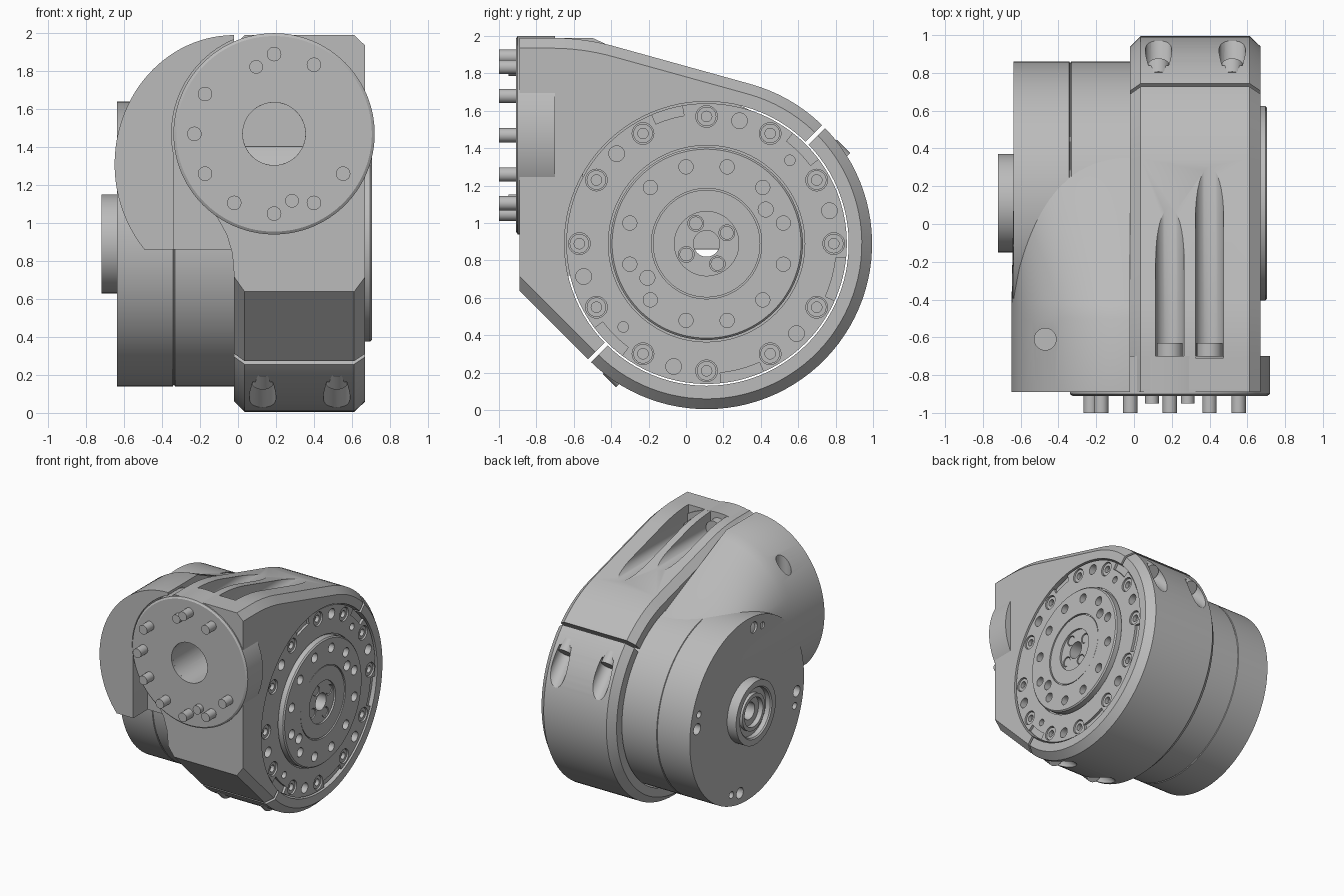
import bpy, bmesh
from math import sin, cos, radians, sqrt, pi
from mathutils import Vector, Matrix

if "Cube" in bpy.data.objects:
    bpy.data.objects.remove(bpy.data.objects["Cube"])

grey = bpy.data.materials.new("machined grey")
grey.use_nodes = True
grey.diffuse_color = (0.5, 0.5, 0.5, 1)
grey.node_tree.nodes["Principled BSDF"].inputs["Base Color"].default_value = (0.5, 0.5, 0.5, 1)

CY, CZ = 0.11, 0.89          # main joint axis
FX, FZ = 0.19, 1.47          # front flange axis
X, Y, Z = Vector((1, 0, 0)), Vector((0, 1, 0)), Vector((0, 0, 1))
JOINT, FLANGE = Vector((0, CY, CZ)), Vector((FX, 0, FZ))


def finish(name, bm):
    bmesh.ops.recalc_face_normals(bm, faces=bm.faces)
    mesh = bpy.data.meshes.new(name)
    bm.to_mesh(mesh)
    bm.free()
    mesh.materials.append(grey)
    ob = bpy.data.objects.new(name, mesh)
    bpy.context.collection.objects.link(ob)
    return ob


def frame(origin, axis):
    return Matrix.Translation(origin) @ axis.to_track_quat('Z', 'Y').to_matrix().to_4x4()


def loft(name, sections):
    """Solid through matching closed sections."""
    bm = bmesh.new()
    rings = [[bm.verts.new(p) for p in s] for s in sections]
    n = len(rings[0])
    for a, b in zip(rings, rings[1:]):
        for i in range(n):
            bm.faces.new((a[i], a[(i + 1) % n], b[(i + 1) % n], b[i]))
    bm.faces.new(rings[0])
    bm.faces.new(rings[-1])
    return finish(name, bm)


def lathe(name, profile, origin, axis, steps=96):
    """Ring solid from a closed (radius, height) profile."""
    bm = bmesh.new()
    m = frame(origin, axis)
    rings = [[bm.verts.new(m @ Vector((r * cos(2 * pi * k / steps), r * sin(2 * pi * k / steps), h)))
              for r, h in profile] for k in range(steps)]
    n = len(profile)
    for k in range(steps):
        a, b = rings[k], rings[(k + 1) % steps]
        for i in range(n):
            bm.faces.new((a[i], a[(i + 1) % n], b[(i + 1) % n], b[i]))
    return finish(name, bm)


def rods(name, specs, axis, steps=24):
    """Several cylinders in one object: (origin, radius, low, high)."""
    bm = bmesh.new()
    for o, r, lo, hi in specs:
        m = frame(Vector(o) + axis * (lo + hi) / 2, axis)
        bmesh.ops.create_cone(bm, cap_ends=True, segments=steps, radius1=r, radius2=r,
                              depth=hi - lo, matrix=m)
    return finish(name, bm)


def cut(ob, *cutters):
    for c in cutters:
        mod = ob.modifiers.new("cut", 'BOOLEAN')
        mod.operation, mod.solver, mod.object = 'DIFFERENCE', 'EXACT', c
        c.hide_render = True
    bpy.context.view_layer.update()
    deps = bpy.context.evaluated_depsgraph_get()
    mesh = bpy.data.meshes.new_from_object(ob.evaluated_get(deps))
    ob.modifiers.clear()
    ob.data = mesh
    for c in cutters:
        bpy.data.objects.remove(c)


def on_joint(deg, r):
    return (0, CY + r * cos(radians(deg)), CZ + r * sin(radians(deg)))


def on_flange(deg, r=0.42):
    return (FX + r * cos(radians(deg)), 0, FZ + r * sin(radians(deg)))


# Main body: rounded teardrop side profile with chamfered rims
def body_profile(x, d):
    R, a, top, front = 0.885 - d, radians(74.5), 1.99 - d, -0.89
    pts = [(front, 1 - front - R * sqrt(2))]
    for k in range(61):
        t = radians(225) + k / 60 * (a + radians(135))
        pts.append((CY + R * cos(t), CZ + R * sin(t)))
    yi = (R + CY * cos(a) + CZ * sin(a) - top * sin(a)) / cos(a)
    for k in range(9):
        t = k / 8
        pts.append((yi + 0.17 * sin(a) * (1 - t) ** 2 - 0.17 * t * t, top - 0.17 * cos(a) * (1 - t) ** 2))
    pts.append((front, top))
    return [(x, y, z) for y, z in pts]


body = loft("main_body", [body_profile(x, d) for x, d in
                          ((-0.02, 0.055), (0.035, 0), (0.612, 0), (0.67, 0.055))])
bore = rods("bore_cutter", [(JOINT, 0.76, -0.2, 0.9)], X, 96)
front_bore = rods("front_bore_cutter", [(FLANGE, 0.165, -1.1, -0.45)], Y, 48)

# Clamp split: thin diagonal slab through the joint axis
u, n = Vector((0, 1, 1)).normalized(), Vector((0, 1, -1)).normalized()
slab = [[JOINT + X * x + u * a + n * b for a, b in ((-1.02, -0.012), (1.02, -0.012), (1.02, 0.012), (-1.02, 0.012))]
        for x in (-0.3, 0.9)]
split = loft("split_cutter", slab)


# Open-topped screw access slots
def slot(x, z):
    u_shape = [(x - 0.075, 2.2)] + [(x - 0.075 * cos(pi * k / 16), z - 0.075 * sin(pi * k / 16))
                                    for k in range(17)] + [(x + 0.075, 2.2)]
    return loft("slot_cutter", [[(a, y, b) for a, b in u_shape] for y in (-0.71, 0.6)])


slots = [slot(0.19, 1.89), slot(0.40, 1.83)]

# Clamp screw pockets and heads
seats = [JOINT + X * x + u * s for x in (0.13, 0.52) for s in (-0.825, 0.825)]
pockets = rods("pocket_cutter", [(o, 0.07, 0.16, 1.0) for o in seats], n, 32)
cut(body, bore, front_bore, split, *slots, pockets)
rods("clamp_screws", [(o, 0.06, 0.1, 0.2) for o in seats], n)
rods("slot_screws", [((0.19, 0, 1.89), 0.068, -0.72, -0.63), ((0.40, 0, 1.83), 0.068, -0.72, -0.63)], Y)

# Drive core: rear housing, output face and rear hub in one turned part
core = lathe("drive_core", [
    (0.07, -0.66), (0.12, -0.66), (0.12, -0.70), (0.15, -0.70), (0.15, -0.67), (0.20, -0.67),
    (0.20, -0.71), (0.21, -0.72), (0.26, -0.72), (0.26, -0.637), (0.75, -0.637),
    (0.75, -0.343), (0.744, -0.34), (0.744, -0.335), (0.75, -0.332),
    (0.75, 0.66), (0.525, 0.66), (0.525, 0.645), (0.515, 0.645), (0.515, 0.695), (0.505, 0.705),
    (0.295, 0.705), (0.295, 0.69), (0.287, 0.69), (0.287, 0.70), (0.172, 0.70), (0.172, 0.685),
    (0.07, 0.685)], JOINT, X, 128)
ring_angles = range(0, 360, 30)
holes = [(on_joint(a, 0.68), 0.058, 0.62, 0.8) for a in ring_angles]
holes += [(on_joint(a + 15, 0.68), 0.042, 0.6, 0.8) for a in range(0, 360, 60)]
holes += [(on_joint(a, 0.63), 0.028, 0.6, 0.8) for a in (45, 225)]
holes += [(on_joint(a + 15, 0.425), 0.038, 0.64, 0.8) for a in ring_angles]
holes += [(on_joint(a, 0.365), 0.04, 0.64, 0.8) for a in (30, 210)]
holes += [(on_joint(a, 0.123), 0.042, 0.66, 0.8) for a in (28, 118, 208, 298)]
holes += [(on_joint(a, 0.66), 0.045, -0.8, -0.58) for a in (8, 98, 188, 278)]
holes += [(on_joint(a, 0.66), 0.028, -0.8, -0.58) for a in (18, 108, 198, 288)]


# Shallow rim notches around the output cover
def notch(a0, a1):
    arc = [radians(a0 + (a1 - a0) * k / 6) for k in range(7)]
    pts = [(0.695, t) for t in arc] + [(0.78, t) for t in reversed(arc)]
    return loft("notch_cutter", [[(x, CY + r * cos(t), CZ + r * sin(t)) for r, t in pts] for x in (0.64, 0.8)])


notches = [notch(*p) for p in ((100, 113), (37, 52), (-24, -6), (-84, -66), (217, 233))]
cut(core, rods("hole_cutter", holes, X), *notches)
for a in ring_angles:
    lathe("cover_screw", [(0.028, 0.615), (0.052, 0.615), (0.052, 0.65), (0.028, 0.65)], on_joint(a, 0.68), X, 24)
rods("centre_screws", [(on_joint(a, 0.123), 0.036, 0.65, 0.68) for a in (28, 118, 208, 298)], X)

# Rear shell: rounded arch that fairs back into the round housing
arch = [radians(90 + k * 131.4 / 40) for k in range(41)]
arch = [(-0.02 + 0.63 * cos(t), 1.31 + 0.68 * sin(t)) for t in arch] + [(-0.02, 0.86)]
back = [(max(x, -0.632), min(z, 1.55)) for x, z in arch]
shell_rows = [[(x, -0.89, z) for x, z in arch]]
for k in range(13):
    t = k / 12
    shell_rows.append([(a[0] + (b[0] - a[0]) * t, -0.5 + 0.96 * t, a[1] + (b[1] - a[1]) * t)
                       for a, b in zip(arch, back)])
shell = loft("rear_shell", shell_rows)
relief = rods("relief_cutter", [(FLANGE, 0.54, -1.1, -0.70)], Y, 96)
corner = loft("corner_cutter", [[(x, y, z) for x, z in ((-0.34, 0.7), (0.2, 0.7), (0.2, 1.47), (-0.34, 1.47))]
                                for y in (-1.1, -0.70)])
port = rods("port_cutter", [((-0.47, -0.61, 0), 0.058, 1.45, 2.2)], Z, 32)
cut(shell, relief, corner, port)

# Front flange with its web, bolts and dowels
lathe("front_flange", [(0.165, -0.70), (0.165, -0.91), (0.515, -0.91), (0.53, -0.90), (0.53, -0.70)],
      FLANGE, Y, 128)
web = [(-0.02, 0.72), (-0.03, 0.84), (-0.06, 0.94), (-0.11, 1.03), (-0.2, 1.13), (-0.1, 1.3), (0, 1.3), (0, 0.72)]
loft("flange_web", [[(x, y, z) for x, z in web] for y in (-0.889, -0.55)])
bolts = [(on_flange(a), 0.038, -1.0, -0.85) for a in (60, 90, 150, 180, 210, 240, 270, 300, 330)]
dowels = [(on_flange(a, 0.365), 0.036, -0.95, -0.85) for a in (105, 285)]
rods("flange_bolts", bolts + dowels, Y)

# Smooth round surfaces, keep machined edges crisp
for ob in bpy.context.collection.objects:
    if ob.type == 'MESH' and ob.data.materials and ob.data.materials[0] == grey:
        ob.data.polygons.foreach_set("use_smooth", [True] * len(ob.data.polygons))
        ob.data.set_sharp_from_angle(angle=radians(25))
